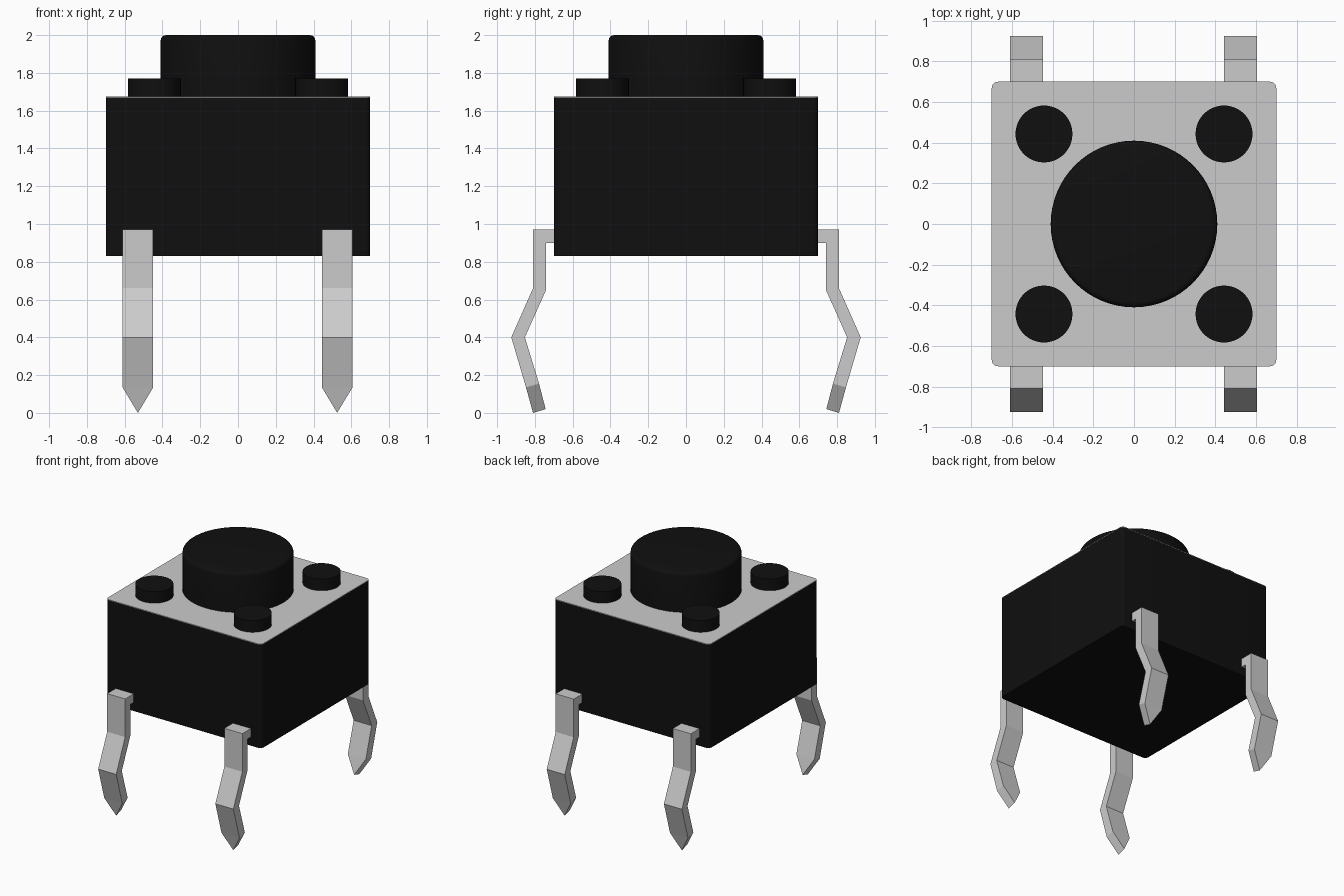
import bpy, bmesh

if "Cube" in bpy.data.objects:
    bpy.data.objects.remove(bpy.data.objects["Cube"])

black = bpy.data.materials.new("black_plastic")
black.diffuse_color = (0.005, 0.005, 0.005, 1)
black.use_nodes = True
black.node_tree.nodes["Principled BSDF"].inputs["Base Color"].default_value = black.diffuse_color


def finish(name, bm, mat=None, smooth=False):
    bmesh.ops.recalc_face_normals(bm, faces=bm.faces)
    mesh = bpy.data.meshes.new(name)
    bm.to_mesh(mesh)
    bm.free()
    obj = bpy.data.objects.new(name, mesh)
    bpy.context.collection.objects.link(obj)
    if mat:
        mesh.materials.append(mat)
    if smooth:
        bpy.ops.object.select_all(action='DESELECT')
        obj.select_set(True)
        bpy.context.view_layer.objects.active = obj
        bpy.ops.object.shade_smooth_by_angle(angle=0.6)
    return obj


def rounded_box(name, half, z0, z1, radius, mat=None):
    # box with rounded vertical corners
    bm = bmesh.new()
    bmesh.ops.create_cube(bm, size=1)
    for v in bm.verts:
        v.co = (v.co.x * 2 * half, v.co.y * 2 * half, z1 if v.co.z > 0 else z0)
    upright = [e for e in bm.edges if abs(e.verts[0].co.z - e.verts[1].co.z) > 1e-5]
    bmesh.ops.bevel(bm, geom=upright, offset=radius, segments=4, profile=0.5, affect='EDGES')
    return finish(name, bm, mat, True)


def cylinder(name, x, y, radius, z0, z1, sides, bevel=0):
    bm = bmesh.new()
    bmesh.ops.create_cone(bm, cap_ends=True, segments=sides,
                          radius1=radius, radius2=radius, depth=z1 - z0)
    bmesh.ops.translate(bm, verts=bm.verts, vec=(x, y, (z0 + z1) / 2))
    if bevel:
        rim = [e for e in bm.edges if all(v.co.z > z1 - 1e-4 for v in e.verts)]
        bmesh.ops.bevel(bm, geom=rim, offset=bevel, segments=4, profile=0.5, affect='EDGES')
    return finish(name, bm, black, True)


# Bent strip stations: outer y, outer z, inner y, inner z, half width
LEG = [(0.68, 0.97, 0.68, 0.90, 0.081), (0.81, 0.97, 0.742, 0.90, 0.081),
       (0.81, 0.66, 0.742, 0.648, 0.081), (0.925, 0.40, 0.853, 0.40, 0.081),
       (0.847, 0.135, 0.778, 0.155, 0.081), (0.81, 0.0, 0.743, 0.02, 0)]


def leg(name, x, side):
    bm = bmesh.new()
    rings = []
    for oy, oz, iy, iz, w in LEG:
        rings.append([bm.verts.new((x + dx, side * y, z)) for dx, y, z in
                      ((-w, oy, oz), (w, oy, oz), (w, iy, iz), (-w, iy, iz))])
    bm.faces.new(rings[0])
    for a, b in zip(rings, rings[1:]):
        for i in range(4):
            j = (i + 1) % 4
            bm.faces.new((a[i], a[j], b[j], b[i]))
    # the last station collapses to the pointed tip
    bmesh.ops.remove_doubles(bm, verts=bm.verts, dist=1e-4)
    return finish(name, bm)


# Housing with thin metal cover plate
rounded_box("housing", 0.70, 0.83, 1.671, 0.03, black)
rounded_box("cover_plate", 0.70, 1.671, 1.676, 0.03)

# Push button and corner pegs
cylinder("push_button", 0, 0, 0.41, 1.66, 2.0, 64, 0.03)
for sx in (-1, 1):
    for sy in (-1, 1):
        cylinder("corner_peg", sx * 0.443, sy * 0.443, 0.14, 1.66, 1.77, 48)

# Four bent pins
for side, label in ((-1, "front_leg"), (1, "back_leg")):
    for x in (-0.53, 0.525):
        leg(label, x, side)
